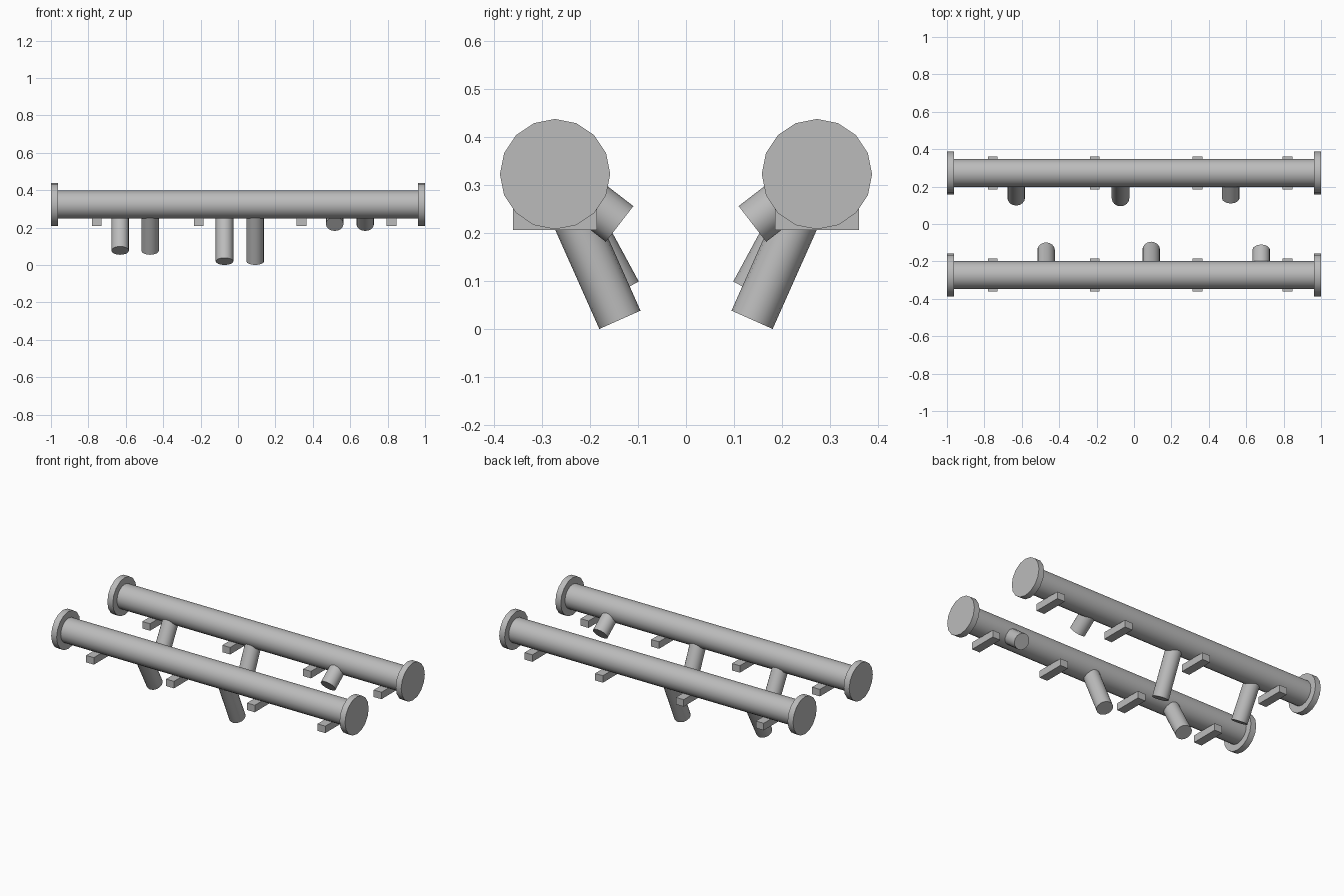
import bpy, bmesh, math
from mathutils import Vector, Matrix

if "Cube" in bpy.data.objects:
    bpy.data.objects.remove(bpy.data.objects["Cube"])

grey = bpy.data.materials.new("plain grey")
grey.diffuse_color = (0.5, 0.5, 0.5, 1)
grey.use_nodes = True
grey.node_tree.nodes["Principled BSDF"].inputs["Base Color"].default_value = grey.diffuse_color

RAIL_Y, RAIL_Z = 0.273, 0.323


def finish(name, bm, smooth):
    mesh = bpy.data.meshes.new(name)
    bm.to_mesh(mesh)
    bm.free()
    mesh.materials.append(grey)
    ob = bpy.data.objects.new(name, mesh)
    bpy.context.collection.objects.link(ob)
    if smooth:
        bpy.ops.object.select_all(action='DESELECT')
        ob.select_set(True)
        bpy.context.view_layer.objects.active = ob
        bpy.ops.object.shade_smooth_by_angle(angle=math.radians(40))
    return ob


def rod(name, start, end, radius):
    """Sixteen-sided cylinder between two points."""
    a, b = Vector(start), Vector(end)
    axis = b - a
    turn = Vector((0, 0, 1)).rotation_difference(axis).to_matrix().to_4x4()
    bm = bmesh.new()
    bmesh.ops.create_cone(bm, cap_ends=True, segments=16, radius1=radius,
                          radius2=radius, depth=axis.length,
                          matrix=Matrix.Translation((a + b) / 2) @ turn)
    return finish(name, bm, True)


def box(name, center, size):
    bm = bmesh.new()
    bmesh.ops.create_cube(bm, size=1, matrix=Matrix.Translation(center)
                          @ Matrix.Diagonal((*size, 1)))
    return finish(name, bm, False)


# x on the front rail, x on the back rail, tilt from vertical, length
LEGS = [(-0.47, -0.63, 28.4, 0.28),
        (0.092, -0.072, 24.0, 0.3325),
        (0.68, 0.517, 52.3, 0.17)]

for side, s in (("front", -1), ("back", 1)):
    y = s * RAIL_Y
    # Main rail with an end flange at each end
    rod(side + "_rail", (-0.97, y, RAIL_Z), (0.97, y, RAIL_Z), 0.075)
    for end, e in (("left", -1), ("right", 1)):
        rod(f"{side}_{end}_flange", (e * 0.963, y, RAIL_Z), (e, y, RAIL_Z), 0.115)
    # Support blocks under the rail
    for i, x in enumerate((-0.755, -0.21, 0.34, 0.82)):
        box(f"{side}_block_{i + 1}", (x, y, 0.2285), (0.053, 0.175, 0.043))
    # Branch pipes leaning inwards
    for i, (xf, xb, tilt, length) in enumerate(LEGS):
        x = xf if s < 0 else xb
        t = math.radians(tilt)
        start = Vector((x, y, RAIL_Z))
        rod(f"{side}_branch_pipe_{i + 1}", start,
            start + Vector((0, -s * math.sin(t), -math.cos(t))) * length, 0.047)
